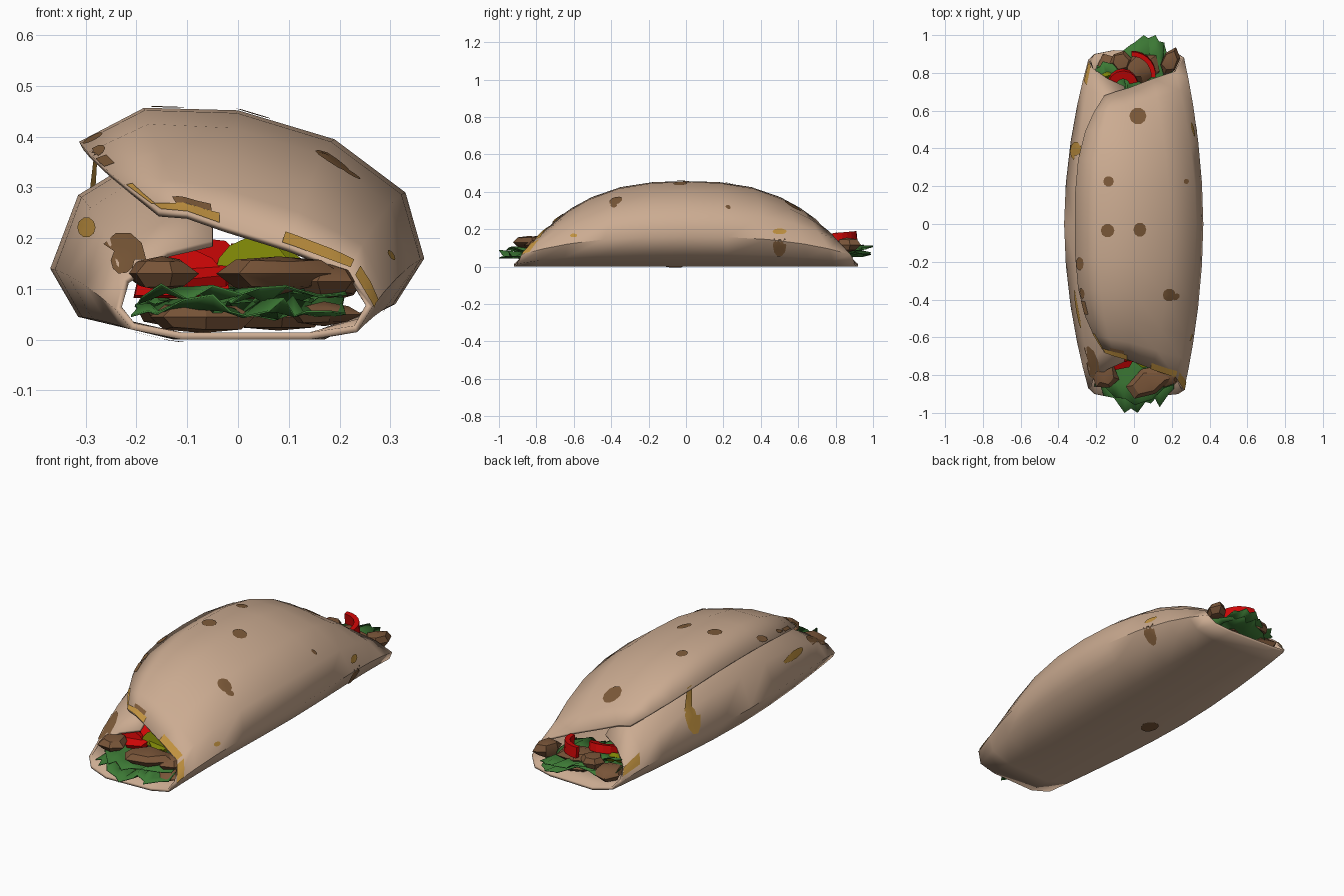
import bpy, bmesh, math, random
from mathutils import Vector, Matrix
from mathutils.bvhtree import BVHTree

if "Cube" in bpy.data.objects:
    bpy.data.objects.remove(bpy.data.objects["Cube"])

random.seed(4)


def mat(name, rgb):
    m = bpy.data.materials.new(name)
    m.diffuse_color = (*rgb, 1)
    m.use_nodes = True
    m.node_tree.nodes["Principled BSDF"].inputs["Base Color"].default_value = m.diffuse_color
    return m


TAN = mat("tortilla tan", (0.60, 0.41, 0.285))
TOAST = mat("toasted brown", (0.20, 0.10, 0.04))
GOLD = mat("toasted gold", (0.52, 0.28, 0.05))
GREEN = mat("lettuce green", (0.045, 0.19, 0.035))
MEAT = mat("meat brown", (0.19, 0.09, 0.04))
RED = mat("tomato red", (0.62, 0.002, 0.002))
LIME = mat("pickle green", (0.20, 0.23, 0.002))


def make(name, verts, faces, m):
    me = bpy.data.meshes.new(name)
    me.from_pydata([tuple(v) for v in verts], [], faces)
    me.materials.append(m)
    ob = bpy.data.objects.new(name, me)
    bpy.context.collection.objects.link(ob)
    return ob


def smooth(ob, angle):
    bpy.ops.object.select_all(action='DESELECT')
    ob.select_set(True)
    bpy.context.view_layer.objects.active = ob
    bpy.ops.object.shade_smooth_by_angle(angle=math.radians(angle))


# Rolled tortilla: open spiral section, (middle x, z) -> (end x, z, y)
SECTION = [
    (-0.05, 0.415, -0.05, 0.195, 0.73), (-0.20, 0.355, -0.14, 0.175, 0.77),
    (-0.315, 0.285, -0.225, 0.12, 0.83), (-0.37, 0.14, -0.242, 0.06, 0.87),
    (-0.315, 0.045, -0.21, 0.02, 0.90), (-0.125, 0.0, -0.11, 0.0, 0.92),
    (0.17, 0.0, 0.14, 0.0, 0.91), (0.31, 0.07, 0.235, 0.015, 0.90),
    (0.367, 0.16, 0.265, 0.065, 0.88), (0.33, 0.29, 0.22, 0.14, 0.81),
    (0.19, 0.395, 0.10, 0.185, 0.77), (0.0, 0.452, -0.03, 0.225, 0.72),
    (-0.185, 0.457, -0.10, 0.25, 0.70), (-0.313, 0.39, -0.157, 0.255, 0.68)]
half = [0.25, 0.5, 0.72, 0.87, 1.0]
stations = [-t for t in reversed(half)] + [0] + half
n = len(SECTION)


def sheet(i, t):
    mx, mz, ex, ez, ey = SECTION[i]
    fx, fz = abs(t) ** (3.2 if i > 11 else 1.9), abs(t) ** 2.7
    return Vector((mx + (ex - mx) * fx, t * ey, mz + (ez - mz) * fz))


verts = [sheet(i, t) for t in stations for i in range(n)]
faces = []
for j in range(len(stations) - 1):
    for i in range(n - 1):
        a, b = j * n + i, (j + 1) * n + i
        faces += [(a, b, b + 1), (a, b + 1, a + 1)]
wrap = make("tortilla", verts, faces, TAN)
mod = wrap.modifiers.new("thickness", 'SOLIDIFY')
mod.thickness = 0.014
mod.offset = -1
smooth(wrap, 50)
tree = BVHTree.FromPolygons(verts, faces)

# Toasted spots: thin discs laid on the tortilla, projected along a view axis
VIEWS = {'top': ((1, 0, 0), (0, 1, 0), (0, 0, -1)),
         'front': ((1, 0, 0), (0, 0, 1), (0, 1, 0)),
         'right': ((0, 1, 0), (0, 0, 1), (-1, 0, 0)),
         'bottom': ((1, 0, 0), (0, 1, 0), (0, 0, 1))}


def spots(name, m, items):
    vs, fs = [], []
    for view, u, v, ru, rv, rot in items:
        U, V, D = (Vector(a) for a in VIEWS[view])
        ids, first, k = [], None, 10
        for r, a in [(0, 0)] + [(r, a) for r in (0.5, 1) for a in range(k)]:
            ang, c, s = a * math.tau / k, math.cos(rot), math.sin(rot)
            p, q = r * ru * math.cos(ang), r * rv * math.sin(ang)
            o = U * (u + p * c - q * s) + V * (v + p * s + q * c) - D * 2
            hit, nor, _, _ = tree.ray_cast(o, D)
            if hit and nor.dot(D) > 0:
                nor = -nor
            if hit and first is None:
                first = (hit, nor)
            # stay on the layer the spot is centred on
            if not hit or abs((hit - first[0]).dot(first[1])) > 0.03 or nor.dot(first[1]) < 0.4:
                ids.append(None)
                continue
            ids.append(len(vs))
            vs.append(hit + nor * 0.004)
        for a in range(k):
            b = (a + 1) % k
            for f in ((0, 1 + a, 1 + b), (1 + a, 1 + k + a, 1 + k + b, 1 + b)):
                f = [ids[x] for x in f]
                if None not in f:
                    fs.append(f)
    smooth(make(name, vs, fs, m), 60)


# Toasted rims: strips between two section positions along the open ends
def rim(name, m, items):
    vs, fs = [], []
    for i0, i1, t0, t1 in items:
        base, cols, rows = len(vs), 7, 3
        for r in range(rows):
            t = t0 + (t1 - t0) * r / (rows - 1)
            for c in range(cols):
                s = i0 + (i1 - i0) * c / (cols - 1)
                i = min(int(s), n - 2)
                p = sheet(i, t).lerp(sheet(i + 1, t), s - i)
                hit, nor, _, _ = tree.find_nearest(p)
                vs.append(hit + nor * 0.004)
        for r in range(rows - 1):
            for c in range(cols - 1):
                a = base + r * cols + c
                fs.append((a, a + cols, a + cols + 1, a + 1))
    smooth(make(name, vs, fs, m), 60)


spots("brown_spots", TOAST, [
    ('top', 0.02, 0.57, 0.045, 0.045, 0), ('top', -0.135, 0.225, 0.028, 0.028, 0),
    ('top', -0.14, -0.035, 0.036, 0.036, 0), ('top', 0.03, -0.03, 0.034, 0.038, 0),
    ('top', 0.185, -0.375, 0.034, 0.034, 0), ('top', -0.28, -0.37, 0.02, 0.03, 0),
    ('top', -0.285, -0.21, 0.02, 0.035, 0), ('top', 0.275, 0.225, 0.014, 0.014, 0),
    ('front', -0.225, 0.155, 0.045, 0.055, 0), ('right', 0.5, 0.115, 0.036, 0.06, 0),
    ('right', -0.385, 0.325, 0.018, 0.012, 0), ('bottom', -0.16, -0.07, 0.06, 0.045, 0.8)])
spots("gold_spots", GOLD, [
    ('top', -0.305, 0.385, 0.03, 0.05, 0), ('right', 0.5, 0.187, 0.038, 0.016, 0),
    ('right', -0.6, 0.165, 0.02, 0.01, 0), ('front', -0.295, 0.22, 0.018, 0.02, 0)])
rim("gold_rims", GOLD, [(11.1, 12.9, -1, -0.965), (9.0, 10.1, -1, -0.96),
                        (12.85, 13, -0.97, -0.85), (8.0, 8.8, -1, -0.95),
                        (2.1, 2.7, 0.88, 1)])
rim("brown_rims", TOAST, [(11.3, 12.2, -0.965, -0.94), (12.8, 13, -0.7, -0.6)])


# Crumpled lettuce leaf: fan of facets running out to a ragged tip
def leaf(name, x0, x1, y_in, edge, z, wave):
    pts = []
    for (ax, ay), (bx, by) in zip(edge, edge[1:]):
        pts += [(ax, ay), ((ax + bx) / 2, (ay + by) / 2 * random.uniform(0.96, 1))]
    pts.append(edge[-1])
    cols, rows, vs, fs = len(pts), 5, [], []
    for r in range(rows):
        k = r / (rows - 1)
        for c, (ex, ey) in enumerate(pts):
            bx = x0 + (x1 - x0) * c / (cols - 1)
            dz = wave * random.uniform(-1.3, 1.3)
            vs.append((bx + (ex - bx) * k + random.uniform(-0.008, 0.008),
                       y_in + (ey - y_in) * k, z + dz + 0.01 * k))
    for r in range(rows - 1):
        for c in range(cols - 1):
            a = r * cols + c
            fs.append((a, a + 1, a + cols + 1, a + cols))
    ob = make(name, vs, fs, GREEN)
    mod = ob.modifiers.new("thickness", 'SOLIDIFY')
    mod.thickness = 0.004
    smooth(ob, 35)


leaf("front_lettuce_low", -0.19, 0.19, -0.62,
     [(-0.21, -0.86), (-0.16, -0.91), (-0.05, -1.0), (0.02, -1.0), (0.09, -0.95),
      (0.14, -0.97), (0.22, -0.87)], 0.055, 0.017)
leaf("front_lettuce_high", -0.18, 0.2, -0.6,
     [(-0.19, -0.82), (-0.1, -0.92), (0.0, -0.96), (0.1, -0.93), (0.21, -0.85)], 0.08, 0.014)
leaf("back_lettuce_low", -0.18, 0.19, 0.62,
     [(-0.2, 0.84), (-0.13, 0.88), (-0.08, 0.9), (0.05, 0.99), (0.12, 0.99),
      (0.155, 0.95), (0.2, 0.85)], 0.065, 0.016)
leaf("back_lettuce_high", -0.12, 0.18, 0.62,
     [(-0.09, 0.89), (-0.02, 0.95), (0.05, 1.0), (0.12, 1.0), (0.155, 0.96)], 0.09, 0.014)
leaf("back_lettuce_side", -0.16, -0.02, 0.66,
     [(-0.2, 0.82), (-0.16, 0.86), (-0.09, 0.85)], 0.135, 0.012)


# Meat chunks: irregular low-poly lumps
def chunk(name, loc, size, rot):
    bm = bmesh.new()
    bmesh.ops.create_uvsphere(bm, u_segments=6, v_segments=4, radius=0.56)
    for v in bm.verts:
        v.co *= random.uniform(0.88, 1.15)
    M = Matrix.Translation(loc) @ Matrix.Rotation(rot, 4, 'Z') @ Matrix.Diagonal((*size, 1))
    bmesh.ops.transform(bm, matrix=M, verts=bm.verts)
    me = bpy.data.meshes.new(name)
    bm.to_mesh(me)
    bm.free()
    me.materials.append(MEAT)
    ob = bpy.data.objects.new(name, me)
    bpy.context.collection.objects.link(ob)
    smooth(ob, 30)


for i, (loc, size, rot) in enumerate([
        ((-0.15, -0.80, 0.13), (0.12, 0.14, 0.065), 0.3),
        ((0.08, -0.84, 0.13), (0.22, 0.13, 0.065), 0.5),
        ((-0.07, -0.82, 0.045), (0.19, 0.14, 0.055), 0.1),
        ((0.18, -0.79, 0.115), (0.12, 0.13, 0.06), -0.3),
        ((0.17, -0.80, 0.05), (0.13, 0.12, 0.04), 0.2),
        ((0.19, 0.86, 0.115), (0.09, 0.13, 0.07), -0.4),
        ((-0.13, 0.82, 0.06), (0.14, 0.14, 0.06), 0.4),
        ((0.03, 0.83, 0.11), (0.18, 0.14, 0.06), 0.2),
        ((-0.07, 0.86, 0.12), (0.11, 0.10, 0.06), -0.3),
        ((0.08, 0.80, 0.045), (0.19, 0.14, 0.05), 0.1)]):
    chunk("meat_chunk_%d" % (i + 1), loc, size, rot)


# Vegetable slices: faceted arc slabs
def arc(name, m, loc, r0, r1, a0, a1, thick, rot, steps=7):
    vs, fs = [], []
    M = Matrix.Translation(loc) @ Matrix.Rotation(rot[1], 4, 'Z') @ Matrix.Rotation(rot[0], 4, 'X')
    for s in range(steps + 1):
        a = a0 + (a1 - a0) * s / steps
        for r, z in ((r0, -thick / 2), (r1, -thick / 2), (r1, thick / 2), (r0, thick / 2)):
            vs.append(M @ Vector((r * math.cos(a), r * math.sin(a), z)))
        if s:
            b = s * 4
            fs += [(b - 4 + k, b - 4 + (k + 1) % 4, b + (k + 1) % 4, b + k) for k in range(4)]
    fs += [(3, 2, 1, 0), tuple(range(4 * steps, 4 * steps + 4))]
    make(name, vs, fs, m)


arc("front_tomato_slice", RED, (-0.11, -0.73, 0.085), 0.01, 0.095, 0, math.pi, 0.03, (1.4, 0.1))
arc("front_tomato_slab", RED, (-0.08, -0.69, 0.15), 0.01, 0.09, 0, math.tau, 0.025, (0.5, 0))
arc("front_pickle_slice", LIME, (0.03, -0.72, 0.125), 0.01, 0.075, 0, math.pi, 0.03, (1.3, -0.1))
arc("front_pickle_slab", LIME, (0.06, -0.70, 0.15), 0.01, 0.065, 0, math.tau, 0.02, (0.4, 0))
arc("back_tomato_curl", RED, (-0.01, 0.79, 0.15), 0.10, 0.125, 0, 1.7, 0.055, (0.1, -0.1))
arc("back_tomato_slice", RED, (-0.06, 0.74, 0.14), 0.035, 0.08, 0, math.pi, 0.04, (0.3, 0.2))
arc("back_pickle_slice", LIME, (-0.14, 0.77, 0.105), 0.01, 0.045, 0, math.pi, 0.025, (1.0, 0.3))
